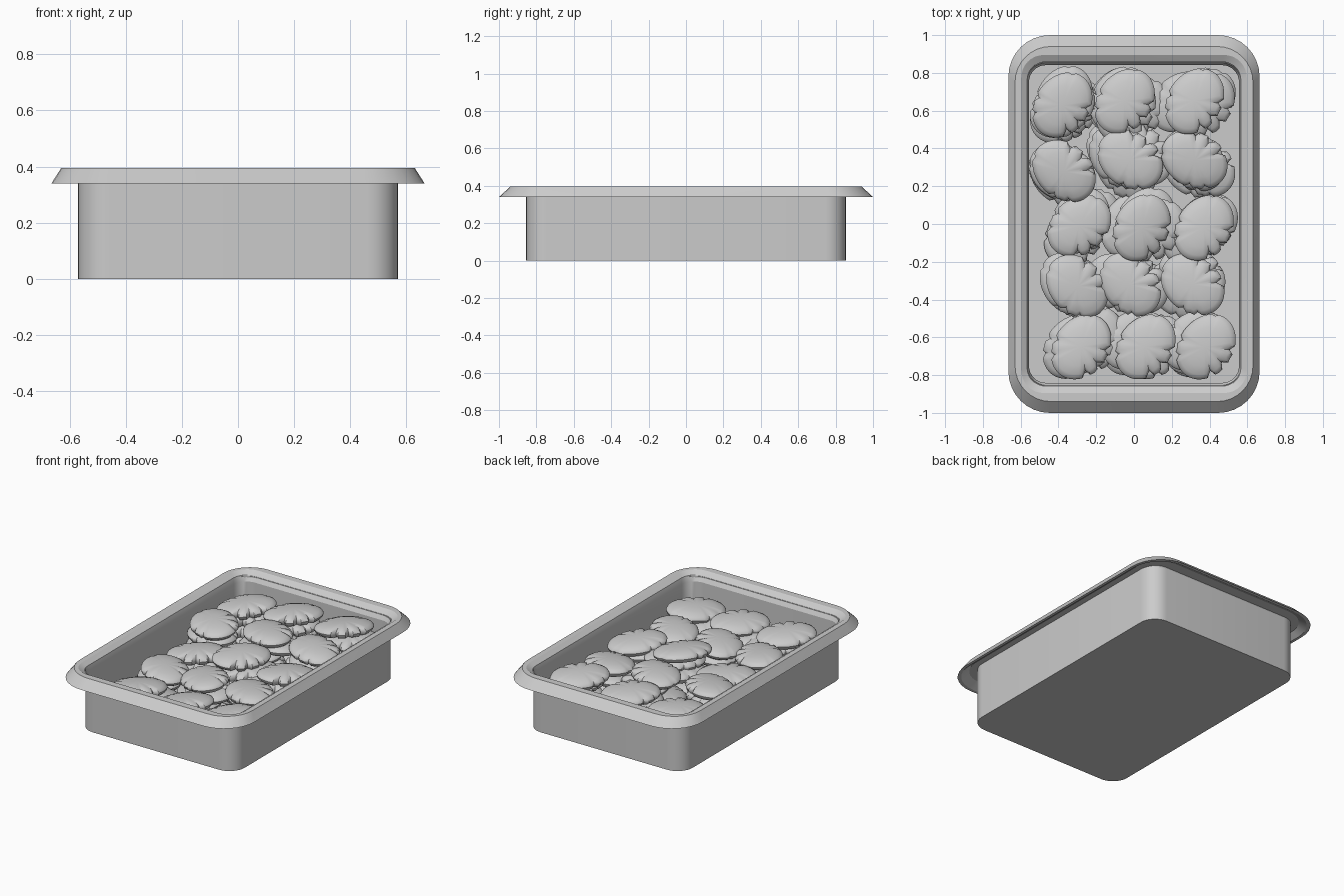
import bpy, bmesh, math, random
from mathutils import Vector, Euler

if "Cube" in bpy.data.objects:
    bpy.data.objects.remove(bpy.data.objects["Cube"])

random.seed(7)


def loft(name, rings):
    """Skin closed rings of points in order and cap both ends."""
    bm = bmesh.new()
    loops = [[bm.verts.new(p) for p in ring] for ring in rings]
    n = len(loops[0])
    for a, b in zip(loops, loops[1:]):
        for i in range(n):
            j = (i + 1) % n
            bm.faces.new((a[i], a[j], b[j], b[i]))
    bm.faces.new(loops[0][::-1])
    bm.faces.new(loops[-1])
    bmesh.ops.recalc_face_normals(bm, faces=bm.faces)
    me = bpy.data.meshes.new(name)
    bm.to_mesh(me)
    bm.free()
    return me


def add(name, me):
    ob = bpy.data.objects.new(name, me)
    bpy.context.collection.objects.link(ob)
    return ob


def smooth(ob, deg):
    bpy.ops.object.select_all(action='DESELECT')
    ob.select_set(True)
    bpy.context.view_layer.objects.active = ob
    bpy.ops.object.shade_smooth_by_angle(angle=math.radians(deg))


def round_rect(hx, hy, r, z, seg=8):
    pts = []
    for k, (sx, sy) in enumerate([(1, 1), (-1, 1), (-1, -1), (1, -1)]):
        for i in range(seg + 1):
            a = math.pi / 2 * (k + i / seg)
            pts.append((sx * (hx - r) + r * math.cos(a),
                        sy * (hy - r) + r * math.sin(a), z))
    return pts


# Tray: outer wall, hollow flared rim, inner lip, inner wall, floor
tray_profile = [
    (.57, .855, .11, 0), (.57, .855, .11, .37), (.61, .925, .17, .37),
    (.648, .98, .21, .34), (.665, 1.0, .22, .34), (.63, .94, .19, .395),
    (.597, .895, .12, .395), (.566, .861, .10, .375),
    (.556, .841, .09, .34), (.556, .841, .09, .02),
]
tray = add("tray", loft("tray", [round_rect(*p) for p in tray_profile]))
smooth(tray, 25)


# Food piece: oval with a torn zigzag edge and a domed top
def outline(n=48):
    bites = {31: .80, 33: 1.02, 35: .80, 37: .98, 39: .84, 41: 1.0,
             14: .88, 16: .97, 18: .90, 3: .95}
    pts = []
    for i in range(n):
        a = 2 * math.pi * i / n
        k = bites.get(i, 1.0)
        pts.append((.185 * k * math.cos(a), .145 * k * math.sin(a)))
    return pts


piece_profile = [(.3, -.03), (.90, -.028), (.98, -.016), (1.0, -.004),
                 (.97, .006), (.85, .018), (.6, .029), (.3, .034), (.05, .035)]
piece_mesh = loft("food_piece", [[(x * s, y * s, z) for x, y in outline()]
                                 for s, z in piece_profile])

# Top piece of each stack: x, y, z
tops = [
    (-.39, .63, .29), (-.05, .65, .32), (.32, .65, .335),
    (-.37, .28, .31), (-.02, .34, .32), (.32, .34, .30),
    (-.29, -.01, .25), (.04, -.02, .32), (.37, -.02, .29),
    (-.30, -.33, .26), (-.02, -.32, .27), (.31, -.32, .27),
    (-.28, -.65, .27), (.06, -.66, .26), (.38, -.66, .26),
]
first = None
for i, (x, y, z) in enumerate(tops):
    turn = 50 if (i // 3) % 2 == 0 else 140
    layer = 0
    while z > .05:
        ob = add("food_piece", piece_mesh)
        jx = random.uniform(-.07, .07) if layer else 0
        jy = random.uniform(-.05, .05) if layer else 0
        ob.location = (max(-.38, min(.38, x + jx)),
                       max(-.65, min(.66, y + jy)), z)
        ob.rotation_euler = Euler((math.radians(random.uniform(-5, 5)),
                                   math.radians(random.uniform(-5, 5)),
                                   math.radians(turn + random.uniform(-14, 14))))
        first = first or ob
        z -= random.uniform(.055, .07)
        layer += 1

# Shared mesh: shade once through its polygons and sharp edges
piece_mesh.shade_smooth()
piece_mesh.set_sharp_from_angle(angle=math.radians(35))
